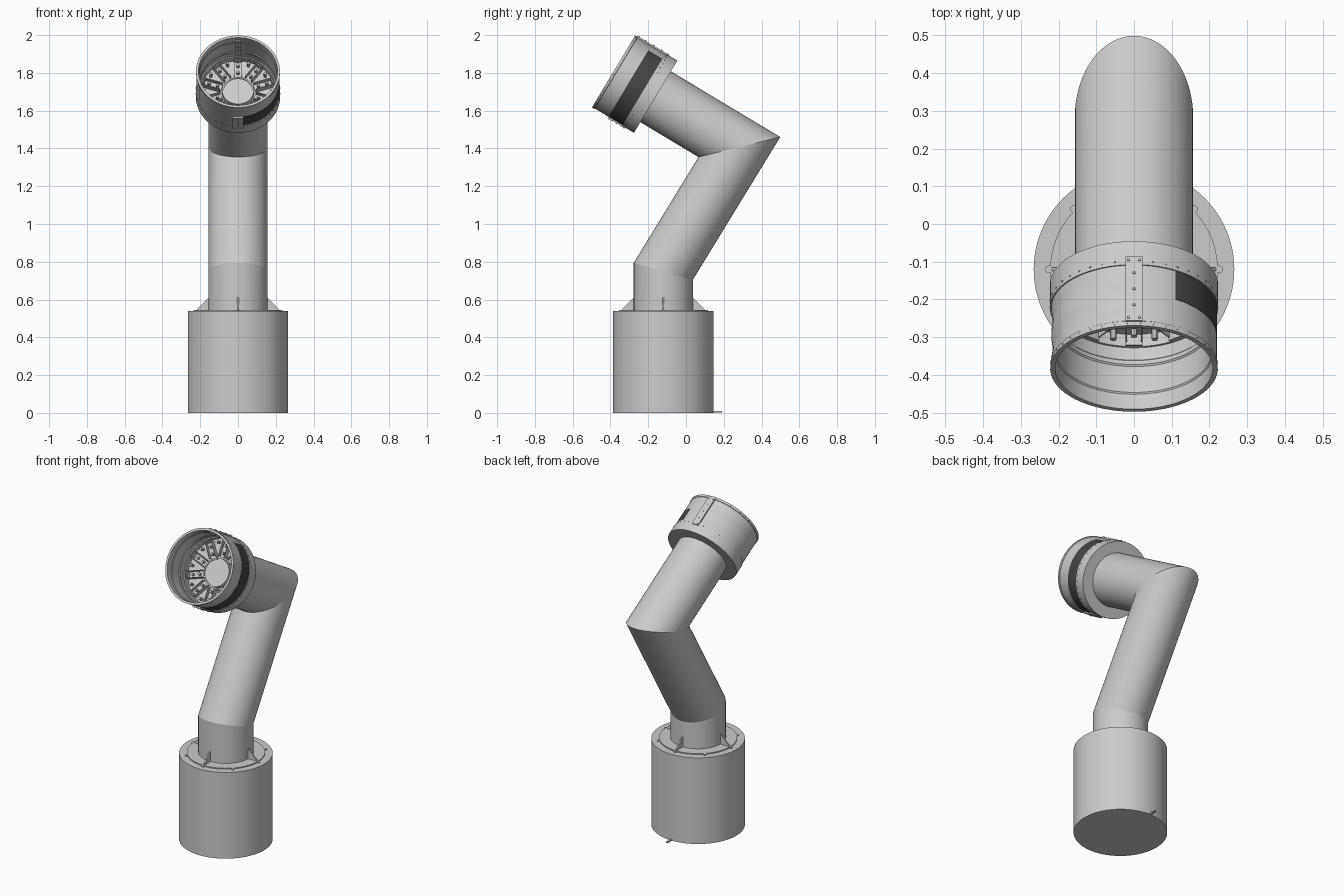
import bpy, bmesh
from math import sin, cos, pi, radians
from mathutils import Vector as V, Matrix as M

if "Cube" in bpy.data.objects:
    bpy.data.objects.remove(bpy.data.objects["Cube"])

BASE = M.Translation((0, -0.12, 0))
MOUTH = V((0, -0.3835, 1.8075))
OUT = V((0, -0.857, 0.515)).normalized()      # head axis, pointing out of the mouth
UP = OUT.cross(V((1, 0, 0)))
HEAD = M.Translation(MOUTH) @ M((V((1, 0, 0)), UP, OUT)).transposed().to_4x4()


def finish(name, bm, matrix=M(), mat=None):
    bmesh.ops.recalc_face_normals(bm, faces=bm.faces)
    me = bpy.data.meshes.new(name)
    bm.to_mesh(me)
    bm.free()
    ob = bpy.data.objects.new(name, me)
    bpy.context.collection.objects.link(ob)
    me.transform(matrix)
    if mat:
        me.materials.append(mat)
    bpy.ops.object.select_all(action='DESELECT')
    ob.select_set(True)
    bpy.context.view_layer.objects.active = ob
    bpy.ops.object.shade_smooth_by_angle(angle=radians(30))
    return ob


def revolve(name, profile, matrix, n=96, arc=(0, 360), warp=None, mat=None):
    """Spin a closed (radius, z) profile, whole turn or partial arc."""
    bm = bmesh.new()
    full = arc[1] - arc[0] == 360
    rings = []
    for i in range(n if full else n + 1):
        t = radians(arc[0] + (arc[1] - arc[0]) * i / n)
        ring = []
        for r, z in profile:
            r += warp(r, z, t) if warp else 0
            ring.append(bm.verts.new((r * cos(t), r * sin(t), z)))
        rings.append(ring)
    k = len(profile)
    for i in range(n):
        a, b = rings[i], rings[(i + 1) % len(rings)]
        for j in range(k):
            bm.faces.new((a[j], a[(j + 1) % k], b[(j + 1) % k], b[j]))
    if not full:
        bm.faces.new(rings[0])
        bm.faces.new(rings[-1])
    return finish(name, bm, matrix, mat)


def cyl(bm, p, r, h, axis=(0, 0, 1), n=12):
    rot = V(axis).to_track_quat('Z', 'Y').to_matrix().to_4x4()
    bmesh.ops.create_cone(bm, cap_ends=True, segments=n, radius1=r, radius2=r, depth=h,
                          matrix=M.Translation(p) @ rot)


def box(bm, p, size, turn=0):
    """Box at p, rotated with p about the local z axis."""
    bmesh.ops.create_cube(bm, size=1, matrix=M.Rotation(turn, 4, 'Z') @ M.Translation(p)
                          @ M.Diagonal((*size, 1)))


def polar(r, t, z):
    return V((r * cos(t), r * sin(t), z))


def pipe(name, p, q, np, nq, r=0.157, n=72):
    """Tube from p to q with its ends cut along the planes np and nq."""
    bm = bmesh.new()
    d = (q - p).normalized()
    side, other = V((1, 0, 0)), d.cross(V((1, 0, 0)))
    rings = []
    for c, nn in ((p, np), (q, nq)):
        ring = []
        for i in range(n):
            o = side * r * cos(2 * pi * i / n) + other * r * sin(2 * pi * i / n)
            ring.append(bm.verts.new(c + o - d * (o.dot(nn) / d.dot(nn))))
        rings.append(ring)
        bm.faces.new(ring)
    for i in range(n):
        j = (i + 1) % n
        bm.faces.new((rings[0][i], rings[0][j], rings[1][j], rings[1][i]))
    return finish(name, bm)


# Base drum and its top flange
bm = bmesh.new()
cyl(bm, (0, 0, 0.27), 0.266, 0.54, n=96)
finish("base_drum", bm, BASE)
bm = bmesh.new()
cyl(bm, (0, 0, 0.542), 0.222, 0.008, n=96)
finish("base_flange", bm, BASE)

# Flange bolts and gussets
bm = bmesh.new()
for i in range(8):
    cyl(bm, polar(0.226, i * pi / 4, 0.541), 0.010, 0.008)
finish("flange_bolts", bm, BASE)
bm = bmesh.new()
for i in range(4):
    rot = M.Rotation(i * pi / 2, 4, 'Z')
    tri = [[bm.verts.new(rot @ V((x, y, z))) for x, z in
            ((0.15, 0.543), (0.217, 0.543), (0.217, 0.55), (0.157, 0.61), (0.15, 0.61))]
           for y in (-0.004, 0.004)]
    bm.faces.new(tri[0])
    bm.faces.new(tri[1])
    for j in range(5):
        k = (j + 1) % 5
        bm.faces.new((tri[0][j], tri[0][k], tri[1][k], tri[1][j]))
finish("post_gussets", bm, BASE)

# Drain tab at the back of the base
bm = bmesh.new()
box(bm, (0, 0.285, 0.005), (0.012, 0.05, 0.008))
finish("base_tab", bm, BASE)

# Mitred tube: post, lower arm, upper arm
P0, P1 = V((0, -0.12, 0.53)), V((0, -0.12, 0.75))
P2, P3 = V((0, 0.2825, 1.4075)), MOUTH - OUT * 0.25
dirs = [(b - a).normalized() for a, b in ((P0, P1), (P1, P2), (P2, P3))]
mit1, mit2 = dirs[0] + dirs[1], dirs[1] + dirs[2]
pipe("post", P0, P1, dirs[0], mit1)
pipe("lower_arm", P1, P2, mit1, mit2)
pipe("upper_arm", P2, P3, mit2, dirs[2])


# Head sleeve, with shallow flutes on its left panel
def flutes(r, z, t):
    if r > 0.215 and radians(95) < t < radians(200) and -0.19 < z < -0.02:
        return -0.004 * sin((z + 0.02) / 0.17 * 2 * pi) ** 2
    return 0


steps = 24
outer = [(0.2195, -0.016 - 0.18 * i / steps) for i in range(steps + 1)]
revolve("head_sleeve", [(0.209, 0), (0.222, 0), (0.222, -0.014)] + outer +
        [(0.206, -0.196), (0.206, -0.15), (0.202, -0.146), (0.202, -0.134), (0.206, -0.13),
         (0.206, -0.05), (0.209, -0.046)], HEAD, warp=flutes)
revolve("head_collar", [(0.200, -0.188), (0.223, -0.188), (0.223, -0.26), (0.150, -0.26),
                        (0.150, -0.245), (0.200, -0.245)], HEAD)

# Dark band around the right side and the underside
dark = bpy.data.materials.new("dark_band")
dark.diffuse_color = (0.06, 0.06, 0.06, 1)
dark.use_nodes = True
dark.node_tree.nodes["Principled BSDF"].inputs["Base Color"].default_value = dark.diffuse_color
revolve("side_band", [(0.218, -0.10), (0.2205, -0.10), (0.2205, -0.187), (0.218, -0.187)],
        HEAD, n=48, arc=(-88, 60), mat=dark)

# Straps over the seam, top and bottom
bm = bmesh.new()
for s, w, a, b in ((1, 0.044, 0.012, 0.21), (-1, 0.06, 0.10, 0.21)):
    box(bm, (0, s * 0.222, -(a + b) / 2), (w, 0.009, b - a))
    for z in [-a - 0.01, -b + 0.01]:
        for x in (-w / 3, w / 3):
            cyl(bm, (x, s * 0.227, z), 0.004, 0.006, (0, 1, 0), 8)
    for i in range(1, 4):
        cyl(bm, (0, s * 0.227, -a - (b - a) * i / 4), 0.004, 0.006, (0, 1, 0), 8)
box(bm, (0, 0.204, -0.10), (0.03, 0.006, 0.16))
for i in range(4):
    cyl(bm, (0, 0.2, -0.04 - 0.04 * i), 0.005, 0.008, (0, 1, 0), 8)
finish("seam_straps", bm, HEAD)

# Rivets round the collar and the mouth
bm = bmesh.new()
for i in range(40):
    t = 2 * pi * (i + 0.5) / 40
    cyl(bm, polar(0.223, t, -0.2), 0.003, 0.004, polar(1, t, 0), 6)
    cyl(bm, polar(0.222, t, -0.007), 0.002, 0.003, polar(1, t, 0), 6)
finish("rivets", bm, HEAD)

# Mounting plate and round hub inside the head
bm = bmesh.new()
cyl(bm, (0, 0, -0.232), 0.202, 0.012, n=72)
finish("inner_plate", bm, HEAD)
bm = bmesh.new()
cyl(bm, (0, 0, -0.215), 0.076, 0.03, n=64)
finish("hub_disc", bm, HEAD)
revolve("hub_ring", [(0.076, -0.23), (0.084, -0.23), (0.084, -0.195), (0.076, -0.195)],
        HEAD, n=64)

# Radial brackets with side ribs and bolts
bm = bmesh.new()
for i in range(10):
    t = 2 * pi * (i + 0.5) / 10
    box(bm, (0.14, 0, -0.222), (0.10, 0.044, 0.010), t)
    for s in (-1, 1):
        box(bm, (0.142, s * 0.020, -0.209), (0.095, 0.004, 0.03), t)
    box(bm, (0.189, 0, -0.205), (0.006, 0.044, 0.04), t)
    for r in (0.115, 0.16):
        cyl(bm, polar(r, t, -0.208), 0.008, 0.024)
    cyl(bm, polar(0.178, t + pi / 10, -0.21), 0.008, 0.036)
finish("inner_brackets", bm, HEAD)
